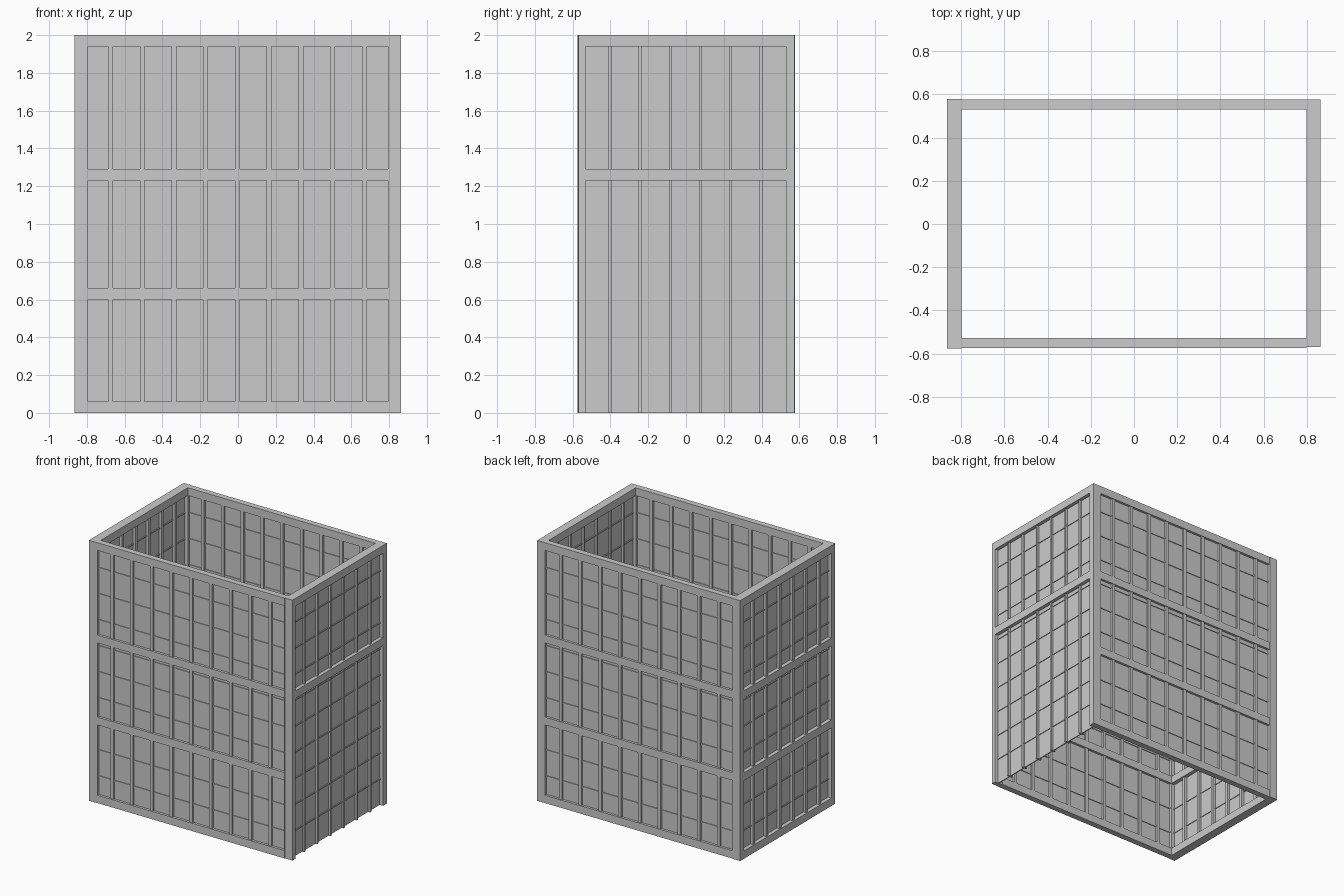
import bpy, bmesh
from mathutils import Matrix, Vector

if "Cube" in bpy.data.objects:
    bpy.data.objects.remove(bpy.data.objects["Cube"])


def boxes(name, items):
    """One object made of several boxes, each (x0, x1, y0, y1, z0, z1)."""
    bm = bmesh.new()
    for x0, x1, y0, y1, z0, z1 in items:
        centre = Vector(((x0 + x1) / 2, (y0 + y1) / 2, (z0 + z1) / 2))
        size = Matrix.Diagonal((x1 - x0, y1 - y0, z1 - z0, 1))
        bmesh.ops.create_cube(bm, size=1, matrix=Matrix.Translation(centre) @ size)
    mesh = bpy.data.meshes.new(name)
    bm.to_mesh(mesh)
    bm.free()
    ob = bpy.data.objects.new(name, mesh)
    bpy.context.collection.objects.link(ob)
    return ob


def wall(name, along_x, u0, u1, d0, d1, post, rails, bars, bar_w, bar_depth):
    """Framed wall: u runs along the wall, d through its thickness."""
    def box(a, b, c, d, z0, z1):
        return (a, b, c, d, z0, z1) if along_x else (c, d, a, b, z0, z1)

    mid = (d0 + d1) / 2
    a, b = u0 + post[0], u1 - post[1]
    low = rails[0][0] if rails[0][0] < 0.01 else 0.0
    # outer posts and horizontal rails
    frame = [box(u0, a, d0, d1, 0, 2), box(b, u1, d0, d1, 0, 2)]
    frame += [box(a, b, d0, d1, z0, z1) for z0, z1 in rails]
    boxes(name + "_frame", frame)
    # thin infill sheet
    boxes(name + "_panel", [box(a, b, mid - 0.004, mid + 0.004, low, 1.95)])
    # upright bars
    h = bar_depth / 2
    boxes(name + "_upright_bars",
          [box(u - bar_w / 2, u + bar_w / 2, mid - h, mid + h, low, 1.95) for u in bars])
    # slim cross bars behind the uprights
    cross = [0.2 * i for i in range(1, 10)]
    cross = [z for z in cross if not any(r0 - 0.01 < z < r1 + 0.01 for r0, r1 in rails)]
    boxes(name + "_cross_bars",
          [box(a, b, mid - 0.01, mid + 0.01, z - 0.005, z + 0.005) for z in cross])


full_rails = [(0, 0.06), (0.60, 0.66), (1.23, 1.29), (1.94, 2)]
open_rails = [(1.23, 1.29), (1.94, 2)]
long_bars = [-0.675 + 0.168 * i for i in range(9)]
short_bars = [-0.403 + 0.16 * i for i in range(6)]

# long walls
wall("front_wall", True, -0.797, 0.797, -0.573, -0.527, (0.002, 0.002),
     full_rails, long_bars, 0.026, 0.036)
wall("back_wall", True, -0.797, 0.797, 0.53, 0.575, (0.002, 0.002),
     full_rails, long_bars, 0.026, 0.036)

# short walls, the right one open at the floor
wall("left_wall", False, -0.575, 0.578, -0.865, -0.797, (0.043, 0.046),
     full_rails, short_bars, 0.024, 0.05)
wall("right_wall", False, -0.57, 0.575, 0.797, 0.862, (0.037, 0.045),
     open_rails, short_bars, 0.015, 0.04)
